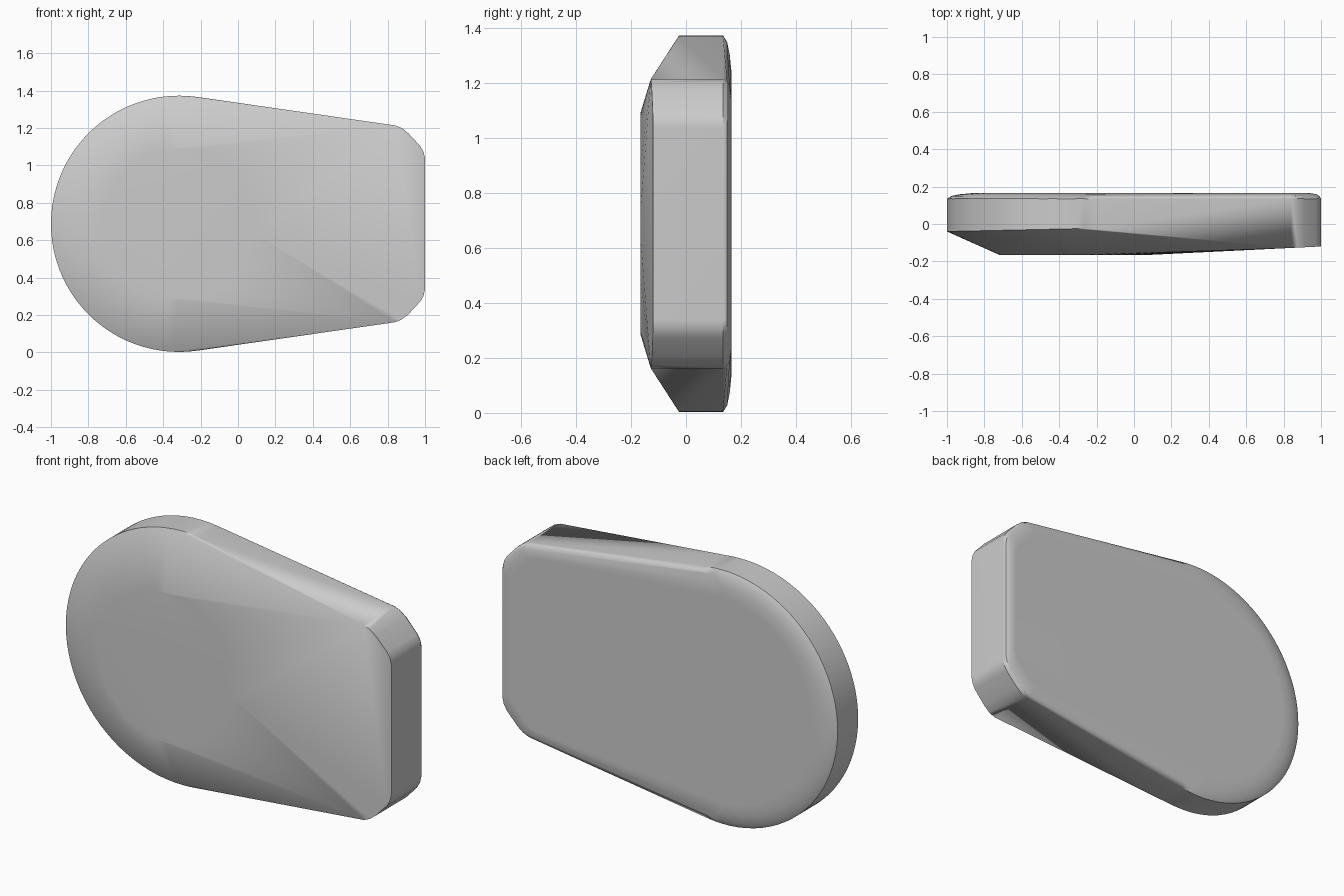
import bpy, bmesh
from math import sin, cos, radians

cube = bpy.data.objects.get("Cube")
if cube:
    bpy.data.objects.remove(cube, do_unlink=True)

MID_Z = 0.688          # height of the symmetry plane
CENTRE_X = -0.315      # centre of the round end
RADIUS = 0.685
TILT = 8.3             # slope of the tapering sides, degrees
SEGMENTS = 48


def arc(radius, start, end, count):
    """Points (x, height above middle) on a circle about the round end."""
    angles = [radians(start + (end - start) * i / count) for i in range(count + 1)]
    return [(CENTRE_X + radius * cos(a), radius * sin(a)) for a in angles]


def outline(inset, end_inset):
    """Round end, straight tapering sides and softened chamfers."""
    corner = [(0.84, 0.526), (0.875, 0.512), (0.91, 0.485),
              (0.975, 0.415), (0.992, 0.385), (1.0, 0.35)]
    points = arc(RADIUS - inset, 90 - TILT, 270 + TILT, SEGMENTS)
    for x, h in corner:
        for side in (1, -1):
            points.append((x - end_inset, side * (h - end_inset)))
    return points


def front_depth(x):
    """Depth of the front rim: low round the arc, on the ramp at the end."""
    if x > 0.8:
        return -0.165 + 0.05 * (x - 0.1)
    return -0.025 - 0.015 * max(0, CENTRE_X - x) / RADIUS


# Body: one convex shell stretched over the rims, back rings and raised disc
bm = bmesh.new()


def add_ring(points, depth):
    for x, h in points:
        y = depth(x) if callable(depth) else depth
        bm.verts.new((x, y, MID_Z + h))


add_ring(outline(0, 0), front_depth)
add_ring(outline(0, 0), 0.135)
add_ring(outline(0.025, 0.008), 0.15)
add_ring(outline(0.07, 0.025), 0.159)
add_ring(outline(0.13, 0.06), 0.165)
add_ring(arc(0.405, 0, 360 - 360 / SEGMENTS, SEGMENTS - 1), -0.165)

hull = bmesh.ops.convex_hull(bm, input=bm.verts[:])
unused = {g for g in hull["geom_interior"] + hull["geom_unused"]
          if isinstance(g, bmesh.types.BMVert)}
bmesh.ops.delete(bm, geom=list(unused), context="VERTS")
bmesh.ops.dissolve_limit(bm, angle_limit=radians(0.5),
                         verts=bm.verts[:], edges=bm.edges[:])
bmesh.ops.recalc_face_normals(bm, faces=bm.faces[:])
mesh = bpy.data.meshes.new("rounded_body")
bm.to_mesh(mesh)
bm.free()

body = bpy.data.objects.new("rounded_body", mesh)
bpy.context.collection.objects.link(body)

# Plain grey finish
grey = bpy.data.materials.new("plain_grey")
grey.use_nodes = True
colour = (0.6, 0.6, 0.6, 1)
grey.diffuse_color = colour
grey.node_tree.nodes["Principled BSDF"].inputs["Base Color"].default_value = colour
mesh.materials.append(grey)

# Soft blends with crisp rims
bpy.context.view_layer.objects.active = body
body.select_set(True)
bpy.ops.object.shade_smooth_by_angle(angle=radians(32))
weighted = body.modifiers.new("weighted_normals", "WEIGHTED_NORMAL")
weighted.keep_sharp = True
